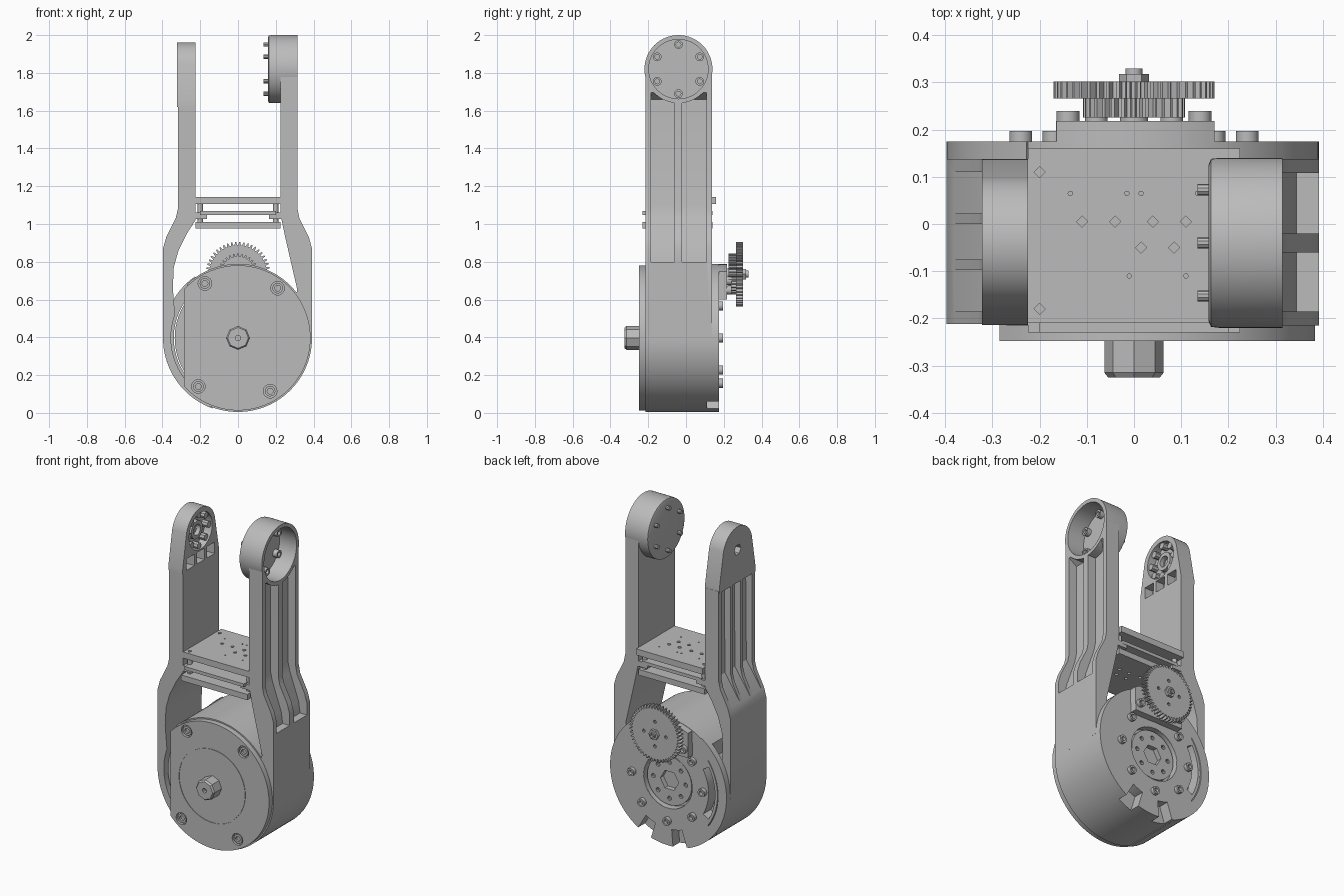
import bpy, bmesh, math
from mathutils import Vector

cube = bpy.data.objects.get("Cube")
if cube:
    bpy.data.objects.remove(cube, do_unlink=True)

grey = bpy.data.materials.new("machined_grey")
grey.use_nodes = True
GREY = (0.5, 0.5, 0.5, 1)
grey.diffuse_color = GREY
grey.node_tree.nodes["Principled BSDF"].inputs["Base Color"].default_value = GREY
MZ = 0.397          # motor axis height
HY, HZ = -0.04, 1.82  # joint head axis


def place(axis, u, v, t):
    return {"x": Vector((t, u, v)), "y": Vector((u, t, v)), "z": Vector((u, v, t))}[axis]


def finish(name, bm):
    bmesh.ops.recalc_face_normals(bm, faces=bm.faces)
    me = bpy.data.meshes.new(name)
    bm.to_mesh(me)
    bm.free()
    me.materials.append(grey)
    ob = bpy.data.objects.new(name, me)
    bpy.context.collection.objects.link(ob)
    return ob


def prism(name, pts, axis, a, b):
    """Extrude a closed outline along an axis from a to b."""
    bm = bmesh.new()
    lo = [bm.verts.new(place(axis, u, v, a)) for u, v in pts]
    hi = [bm.verts.new(place(axis, u, v, b)) for u, v in pts]
    bm.faces.new(lo)
    bm.faces.new(hi)
    n = len(pts)
    for i in range(n):
        j = (i + 1) % n
        bm.faces.new((lo[i], lo[j], hi[j], hi[i]))
    return finish(name, bm)


def box(name, x, y, z):
    return prism(name, [(x[0], y[0]), (x[1], y[0]), (x[1], y[1]), (x[0], y[1])], "z", *z)


def turn(name, profile, axis, c, seg=64):
    """Revolve (radius, position) pairs about an axis; the ends are capped."""
    bm = bmesh.new()
    rings = [[bm.verts.new(place(axis, u, v, t)) for u, v in arc(c, r, 0, 360, seg)[:-1]]
             for r, t in profile]
    for p, q in zip(rings, rings[1:]):
        for i in range(seg):
            j = (i + 1) % seg
            bm.faces.new((p[i], p[j], q[j], q[i]))
    bm.faces.new(rings[0])
    bm.faces.new(rings[-1])
    return finish(name, bm)


def arc(c, r, a0, a1, n):
    return [(c[0] + r * math.cos(math.radians(a0 + (a1 - a0) * i / n)),
             c[1] + r * math.sin(math.radians(a0 + (a1 - a0) * i / n))) for i in range(n + 1)]


def rod(name, r, axis, c, a, b, seg=48):
    return turn(name, [(r, a), (r, b)], axis, c, seg)


def screw(name, r, axis, c, base, top):
    """Cap screw with a socket in its head."""
    d = base + (top - base) * 0.3
    return turn(name, [(r, base), (r, top), (r * .55, top), (r * .55, d)], axis, c, 16)


def band(c, r0, r1, a0, a1, n=12):
    return arc(c, r1, a0, a1, n) + arc(c, r0, a1, a0, n)


def cut(ob, *cutters):
    for c in cutters:
        c.hide_render = True
        m = ob.modifiers.new("cut", "BOOLEAN")
        m.object, m.operation, m.solver = c, "DIFFERENCE", "EXACT"
    dg = bpy.context.evaluated_depsgraph_get()
    me = bpy.data.meshes.new_from_object(ob.evaluated_get(dg))
    ob.modifiers.clear()
    ob.data = me
    for c in cutters:
        bpy.data.objects.remove(c, do_unlink=True)


def clipped(r, x0):
    """Disc outline with its -x side cut off straight."""
    a = math.degrees(math.acos(x0 / r))
    return arc((0, MZ), r, -a, a, 72)


M = (0, MZ)
# motor housing, with recessed output hub and rim notches at the back
housing = prism("motor_housing", clipped(.392, -.27), "y", -.215, .175)
notches = [prism("notch", band(M, .29, .45, a - 7, a + 7), "y", .11, .3) for a in (-102, -66)]
cut(housing, rod("hub_recess", .165, "y", M, .13, .3),
    prism("rim_slot", band(M, .275, .318, 150, 210), "y", .1, .3), *notches)
core = rod("motor_core", .335, "y", M, -.2, .174, 72)
cut(core, rod("hub_recess", .164, "y", M, .128, .3),
    prism("rim_slot", band(M, .275, .318, 150, 210), "y", .1, .3),
    *[prism("notch", band(M, .29, .45, a - 7, a + 7), "y", .11, .3) for a in (-102, -66)])
hub = rod("output_hub", .15, "y", M, .11, .16)
cut(hub, rod("hex_bore", .062, "y", M, .12, .3, 6),
    *[rod("hub_hole", .013, "y", p, .14, .3, 10) for p in arc(M, .11, 0, 360, 8)[:-1]])
for p in arc(M, .24, 0, 360, 8)[:-1]:
    if p[1] < .6:
        screw("back_screw", .024, "y", p, .17, .197)

# front cover with countersunk screws and an engraved circle
cover = prism("front_cover", clipped(.384, -.285), "y", -.248, -.214)
spots = [(-.175, .685), (.21, .66), (-.21, .14), (.17, .115)]
ring = turn("groove_ring", [(.222, -.3), (.226, -.3), (.226, -.245), (.222, -.245), (.222, -.3)], "y", M)
bm = bmesh.new()
bm.from_mesh(ring.data)
bmesh.ops.delete(bm, geom=[f for f in bm.faces if len(f.verts) > 4], context="FACES_ONLY")
bmesh.ops.remove_doubles(bm, verts=bm.verts, dist=1e-5)
bmesh.ops.recalc_face_normals(bm, faces=bm.faces)
bm.to_mesh(ring.data)
bm.free()
cut(cover, ring, *[rod("screw_well", .036, "y", p, -.3, -.23, 24) for p in spots])
for p in spots:
    screw("cover_screw", .028, "y", p, -.225, -.244)
turn("front_shaft", [(.063, -.245), (.063, -.315), (.055, -.325), (.014, -.325), (.014, -.3)], "y", M, 8)

# gear mount and reduction gears
G = (0, .735)
mount = prism("gear_mount", [(-.165, .6), (.17, .6)] + arc(M, .39, 64, 115, 16), "y", .16, .218)
cut(mount, rod("hub_clearance", .205, "y", M, .1, .3))
for x, z in ((-.14, .65), (.14, .65), (-.08, .7), (.08, .7)):
    screw("mount_screw", .024, "y", (x, z), .215, .24)


def gear(name, r, root, teeth, a, b):
    pts = []
    for i in range(teeth):
        for f, rad in ((0, root), (.25, root), (.4, r), (.7, r), (.9, root)):
            pts += arc(G, rad, (i + f) * 360 / teeth, 0, 1)[:1]
    return prism(name, pts, "y", a, b)


big = gear("large_gear", .171, .153, 48, .266, .302)
cut(big, *[rod("gear_hole", .01, "y", p, .2, .4, 10) for p in arc(G, .075, 0, 360, 4)[:-1]])
gear("small_gear", .108, .093, 30, .226, .266)
rod("gear_shaft", .03, "y", G, .2, .23)
rod("gear_nut", .032, "y", G, .3, .318, 6)
screw("gear_axle_end", .018, "y", G, .31, .33)

# left arm: bent strut with a screw cup on top
cup_c = (HY, HZ)
left = prism("left_arm", [(.392, .4), (.392, .87), (.375, .93), (.325, 1.03), (.315, 1.08), (.315, 1.8),
                          (.225, 1.8), (.225, 1.05), (.25, .93), (.312, .66), (.3, .4)], "y", -.215, .138)
floor = [(.345, .8), (.335, .87), (.275, 1.04), (.262, 1.1), (.262, 1.66), (.32, 1.7), (.45, 1.7), (.45, .8)]
cut(left, rod("cup_cut", .16, "x", cup_c, .198, .5),
    *[prism("channel", floor, "y", *y) for y in ((-.185, -.06), (-.02, .108))])
cup = turn("left_joint_cup", [(.165, .158), (.178, .163), (.18, .18), (.18, .315), (.157, .315), (.157, .2)],
           "x", cup_c)
for p in arc(cup_c, .13, 30, 390, 6)[:-1]:
    screw("cup_screw", .023, "x", p, .195, .228)
    rod("cup_screw_tip", .012, "x", p, .135, .16, 10)

# right arm: strut running into a curved shell beside the motor
right = prism("right_arm", [(-.225, 1.63), (-.225, 1.02), (-.27, .95), (-.315, .86), (-.34, .77), (-.345, .66)]
              + arc(M, .355, 160, 248, 24) + arc(M, .397, 248, 180, 24)
              + [(-.397, .87), (-.38, .93), (-.33, 1.03), (-.318, 1.08), (-.318, 1.63)], "y", -.212, .138)
floor = [(-.385, .92), (-.28, 1.08), (-.275, 1.62), (-.45, 1.62), (-.45, .92)]
cut(right, *[prism("channel", floor, "y", *y) for y in ((-.185, -.098), (-.075, 0), (.022, .11))])
prism("right_shell_rim", band(M, .34, .397, 125, 250, 36), "y", .136, .175)

# right joint head: tapered block with a round socket
head = prism("right_joint_head", [(-.214, 1.62), (-.214, 1.65)] + arc(cup_c, .142, 165, 15, 28)
             + [(.137, 1.65), (.137, 1.62)], "x", -.322, -.225)
cut(head, rod("socket", .112, "x", cup_c, -.275, -.1), rod("nut_hole", .032, "x", cup_c, -.5, -.1, 6),
    *[box("pocket", (-.28, -.1), (y, y + .075), (1.63, 1.7)) for y in (-.175, -.078, .02)])
socket = turn("socket_boss", [(.055, -.28), (.055, -.25), (.033, -.25), (.033, -.28)], "x", cup_c, 24)
for p in arc(cup_c, .095, 0, 360, 8)[:-1]:
    rod("socket_stud", .02, "x", p, -.28, -.235, 8)

# cross plates between the arms
top = box("top_plate", (-.225, .225), (-.21, .16), (1.105, 1.143))
holes = [(-.2, .11), (-.2, -.18), (-.11, .005), (-.04, .005), (.04, .005), (.11, .005), (.015, -.05), (.085, -.05)]
pins = [(-.135, .065), (-.015, .065), (.015, .065), (.135, .065), (-.01, -.11), (.11, -.11)]
cut(top, *[rod("hole", .012, "z", p, 1, 1.3, 4) for p in holes],
    *[rod("pin_hole", .005, "z", p, 1, 1.3, 6) for p in pins])
bottom = box("bottom_plate", (-.225, .225), (-.23, .14), (.975, 1.01))
cut(bottom, *[rod("hole", .012, "z", p, .9, 1.09, 4) for p in holes])
box("middle_plate", (-.2, .2), (-.23, .14), (1.048, 1.068))
for s in (-1, 1):
    box("plate_bracket", sorted((s * .165, s * .235)), (-.21, .138), (1.027, 1.06))
    for y in (-.18, .11):
        rod("standoff", .014, "z", (s * .2, y), 1.0, 1.11, 12)

# crisp edges on smooth rounds
for ob in bpy.context.scene.objects:
    ob.select_set(ob.type == "MESH")
bpy.context.view_layer.objects.active = housing
bpy.ops.object.shade_smooth_by_angle(angle=math.radians(25))
